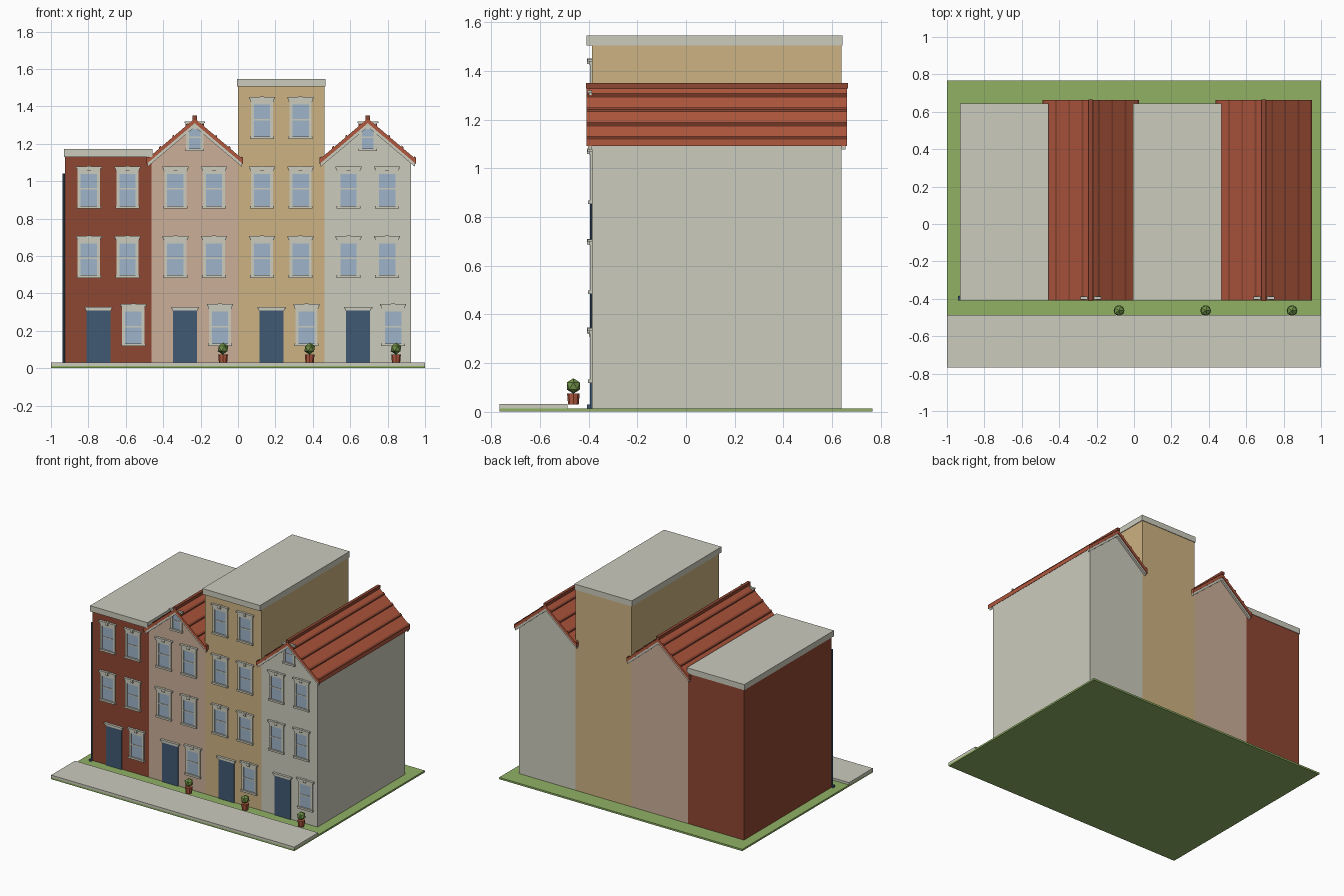
import bpy, bmesh
from mathutils import Matrix

cube = bpy.data.objects.get("Cube")
if cube:
    bpy.data.objects.remove(cube, do_unlink=True)


def material(name, *rgb):
    lin = [(c / 255 / 12.92) if c < 11 else ((c / 255 + 0.055) / 1.055) ** 2.4 for c in rgb]
    m = bpy.data.materials.new(name)
    m.use_nodes = True
    m.diffuse_color = (*lin, 1)
    m.node_tree.nodes["Principled BSDF"].inputs["Base Color"].default_value = (*lin, 1)
    return m


BRICK = material("brick red", 143, 71, 50)
PINK = material("dusty pink", 204, 175, 153)
TAN = material("sandy tan", 205, 178, 130)
STONE = material("pale stone", 203, 203, 189)
ROOF = material("roof tile red", 178, 88, 62)
GRASS = material("grass green", 144, 177, 100)
NAVY = material("navy blue", 64, 90, 115)
GLASS = material("window glass", 158, 180, 201)
LEAF = material("leaf green", 112, 146, 72)


def finish(name, bm, mat):
    bmesh.ops.recalc_face_normals(bm, faces=bm.faces)
    mesh = bpy.data.meshes.new(name)
    bm.to_mesh(mesh)
    bm.free()
    mesh.materials.append(mat)
    ob = bpy.data.objects.new(name, mesh)
    bpy.context.collection.objects.link(ob)
    return ob


def add_box(bm, x0, x1, y0, y1, z0, z1):
    mat = Matrix.Translation(((x0 + x1) / 2, (y0 + y1) / 2, (z0 + z1) / 2)) @ \
        Matrix.Diagonal((x1 - x0, y1 - y0, z1 - z0, 1))
    bmesh.ops.create_cube(bm, size=1, matrix=mat)


def add_prism(bm, profile, y0, y1):
    """Extrude an x-z outline along y."""
    face = bm.faces.new([bm.verts.new((x, y0, z)) for x, z in profile])
    ext = bmesh.ops.extrude_face_region(bm, geom=[face])["geom"]
    bmesh.ops.translate(bm, vec=(0, y1 - y0, 0),
                        verts=[v for v in ext if isinstance(v, bmesh.types.BMVert)])


def boxes(name, mat, *dims):
    bm = bmesh.new()
    for d in dims:
        add_box(bm, *d)
    return finish(name, bm, mat)


def prisms(name, mat, y0, y1, *profiles):
    bm = bmesh.new()
    for p in profiles:
        add_prism(bm, p, y0, y1)
    return finish(name, bm, mat)


FRONT, BACK, BASE = -0.387, 0.64, 0.013
HALF = 0.2313
EAVE, APEX = 1.115, 1.31
SLOPE = 0.846


def window(name, x, z, w=0.12, h=0.21):
    """Sash window: frame, glass, sill and lintel with keystone."""
    a, t, f = w / 2, 0.016, FRONT
    top = z + h
    boxes(name + "_glass", GLASS, (x - a + t, x + a - t, f - 0.003, f + 0.004, z, top))
    boxes(name + "_frame", STONE,
          (x - a, x - a + t, f - 0.008, f, z, top),
          (x + a - t, x + a, f - 0.008, f, z, top),
          (x - a, x + a, f - 0.008, f, top - 0.03, top),
          (x - a + t, x + a - t, f - 0.006, f, z + h * 0.46, z + h * 0.46 + 0.008),
          (x - a - 0.004, x + a + 0.004, f - 0.015, f, z - 0.004, z + 0.01))
    boxes(name + "_lintel", STONE,
          (x - a - 0.003, x + a + 0.003, f - 0.012, f, top - 0.012, top),
          (x - a - 0.01, x + a + 0.01, f - 0.017, f, top, top + 0.01),
          (x - 0.01, x + 0.01, f - 0.02, f, top - 0.01, top + 0.013))


def door(name, x):
    boxes(name, NAVY, (x - 0.064, x + 0.064, FRONT - 0.007, FRONT + 0.005, BASE, 0.312))
    boxes(name + "_lintel", STONE,
          (x - 0.07, x + 0.07, FRONT - 0.012, FRONT, 0.308, 0.318),
          (x - 0.076, x + 0.076, FRONT - 0.018, FRONT, 0.318, 0.328))


def slope_strip(cx, side, d0, d1, lo, hi):
    """Strip parallel to a roof slope, between two distances from the ridge."""
    def line(d, dz):
        return (cx + side * d, APEX - SLOPE * d + dz)
    return [line(d0, lo), line(d1, lo), line(d1, hi), line(d0, hi)]


def gable_roof(name, cx):
    y0, y1 = -0.41, 0.662
    prisms(name, ROOF, y0, y1, *[slope_strip(cx, s, 0, 0.258, 0, 0.025) for s in (-1, 1)])
    # raised tile battens and ridge cap
    battens = [slope_strip(cx, s, d - 0.005, d + 0.005, 0.02, 0.033)
               for s in (-1, 1) for d in (0.045, 0.115, 0.185, 0.253)]
    prisms(name + "_battens", BRICK, y0, y1, *battens)
    boxes(name + "_ridge_cap", BRICK, (cx - 0.011, cx + 0.011, y0 - 0.002, y1 + 0.004, 1.328, 1.35))
    # pale boards under both gable ends
    for end, a, b in (("front", -0.403, FRONT), ("back", BACK, 0.655)):
        prisms(f"{name}_{end}_bargeboard", STONE, a, b,
               *[slope_strip(cx, s, 0, 0.252, -0.02, 0.002) for s in (-1, 1)])


def house(name, index, wall, top, gable):
    cx = (index - 1.5) * 2 * HALF
    l, r = cx - HALF, cx + HALF
    if gable:
        outline = [(l, BASE), (r, BASE), (r, EAVE), (cx, APEX), (l, EAVE)]
        gable_roof(name + "_roof", cx)
        window(name + "_attic_window", cx, 1.165, 0.092, 0.145)
    else:
        outline = [(l, BASE), (r, BASE), (r, top), (l, top)]
        boxes(name + "_flat_roof", STONE, (l - 0.005, r + 0.005, -0.41, 0.644, top, top + 0.042))
    prisms(name + "_walls", wall, FRONT, BACK, outline)
    door(name + "_door", cx - 0.052)
    window(name + "_ground_window", cx + 0.135, 0.122)
    for row in range(3 if top > 1.4 else 2):
        for side in (-1, 1):
            window(f"{name}_window_{row}_{side}", cx + side * 0.103, 0.487 + row * 0.371)


# ground
boxes("lawn", GRASS, (-1, 1, -0.767, 0.767, 0, BASE))
boxes("pavement", STONE, (-1, 1, -0.767, -0.487, 0.008, 0.03))

# terrace of four houses
house("brick_house", 0, BRICK, 1.13, False)
house("pink_house", 1, PINK, 1.13, True)
house("tan_house", 2, TAN, 1.505, False)
house("stone_house", 3, STONE, 1.13, True)

# drainpipe on the end wall
bm = bmesh.new()
bmesh.ops.create_cone(bm, cap_ends=True, segments=8, radius1=0.006, radius2=0.006, depth=1.02,
                      matrix=Matrix.Translation((-0.931, FRONT - 0.002, 0.53)))
add_box(bm, -0.94, -0.925, -0.408, -0.385, BASE, 0.028)
finish("drainpipe", bm, NAVY)

# potted shrubs
for i, x in enumerate((-0.08, 0.383, 0.845)):
    bm = bmesh.new()
    bmesh.ops.create_cone(bm, cap_ends=True, segments=8, radius1=0.022, radius2=0.026, depth=0.045,
                          matrix=Matrix.Translation((x, -0.463, 0.052)))
    finish(f"plant_pot_{i}", bm, ROOF)
    bm = bmesh.new()
    bmesh.ops.create_icosphere(bm, subdivisions=1, radius=0.032,
                               matrix=Matrix.Translation((x, -0.463, 0.105)))
    finish(f"shrub_{i}", bm, LEAF)
